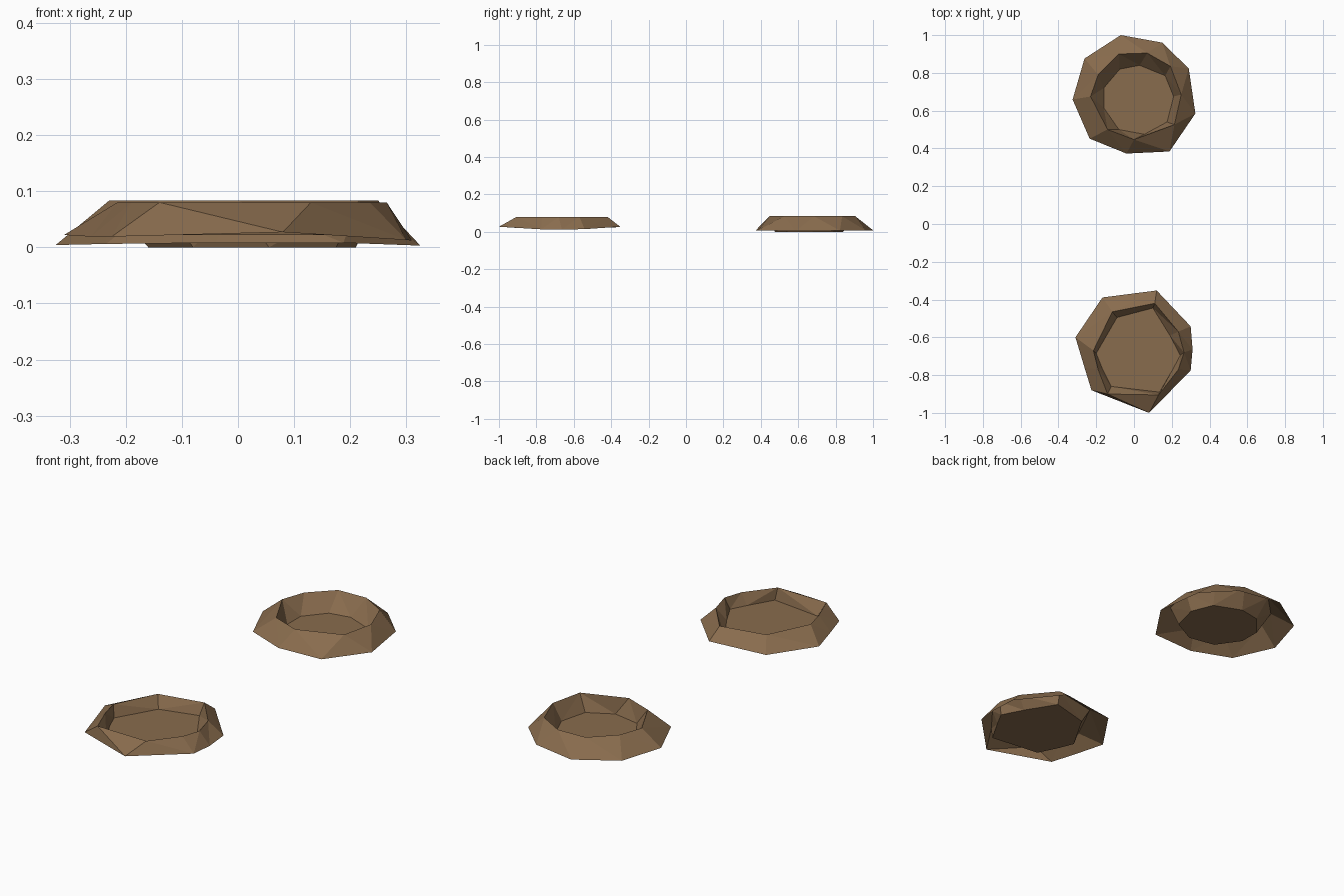
import bpy, bmesh

mud = bpy.data.materials.new("mud brown")
mud.diffuse_color = (0.25, 0.15, 0.075, 1)


def dish(name, outer, rim, floor, rim_z, floor_z):
    """Open-bottomed mound: outer slope, rim, inner wall and sunken floor."""
    bm = bmesh.new()
    rings = [
        [bm.verts.new(p) for p in outer],
        [bm.verts.new((x, y, rim_z)) for x, y in rim],
        [bm.verts.new((x, y, floor_z)) for x, y in floor],
    ]
    n = len(outer)
    for a, b in zip(rings, rings[1:]):
        for i in range(n):
            j = (i + 1) % n
            bm.faces.new((a[j], a[i], b[i], b[j]))
    bm.faces.new(rings[2][::-1])
    bmesh.ops.triangulate(bm, faces=bm.faces[:])
    mesh = bpy.data.meshes.new(name)
    bm.to_mesh(mesh)
    bm.free()
    mesh.materials.append(mud)
    bpy.context.collection.objects.link(bpy.data.objects.new(name, mesh))


# Rings run clockwise seen from above, starting at the back left
dish("back_mound",
     [(-.07, 1, .008), (.15, .96, .008), (.29, .823, .006), (.325, .585, .003),
      (.188, .384, .008), (-.04, .373, .008), (-.235, .452, .006),
      (-.325, .659, .004), (-.262, .876, .006)],
     [(-.08, .9), (.07, .905), (.193, .835), (.25, .685), (.214, .526),
      (0, .447), (-.14, .5), (-.23, .675), (-.19, .79)],
     [(-.075, .82), (.03, .84), (.165, .785), (.21, .675), (.175, .54),
      (.055, .475), (-.08, .5), (-.16, .615), (-.16, .72)],
     .083, 0)

dish("front_mound",
     [(-.167, -.389, .022), (.12, -.352, .027), (.3, -.542, .014),
      (.31, -.664, .012), (.3, -.775, .013), (.08, -1, .027),
      (-.225, -.88, .019), (-.262, -.76, .019), (-.31, -.6, .022)],
     [(-.115, -.465), (.11, -.42), (.235, -.57), (.265, -.68), (.235, -.77),
      (.13, -.905), (-.14, -.9), (-.19, -.77), (-.215, -.67)],
     [(-.09, -.495), (.1, -.445), (.19, -.59), (.245, -.695), (.205, -.77),
      (.135, -.89), (-.12, -.86), (-.17, -.76), (-.2, -.685)],
     .08, .022)
